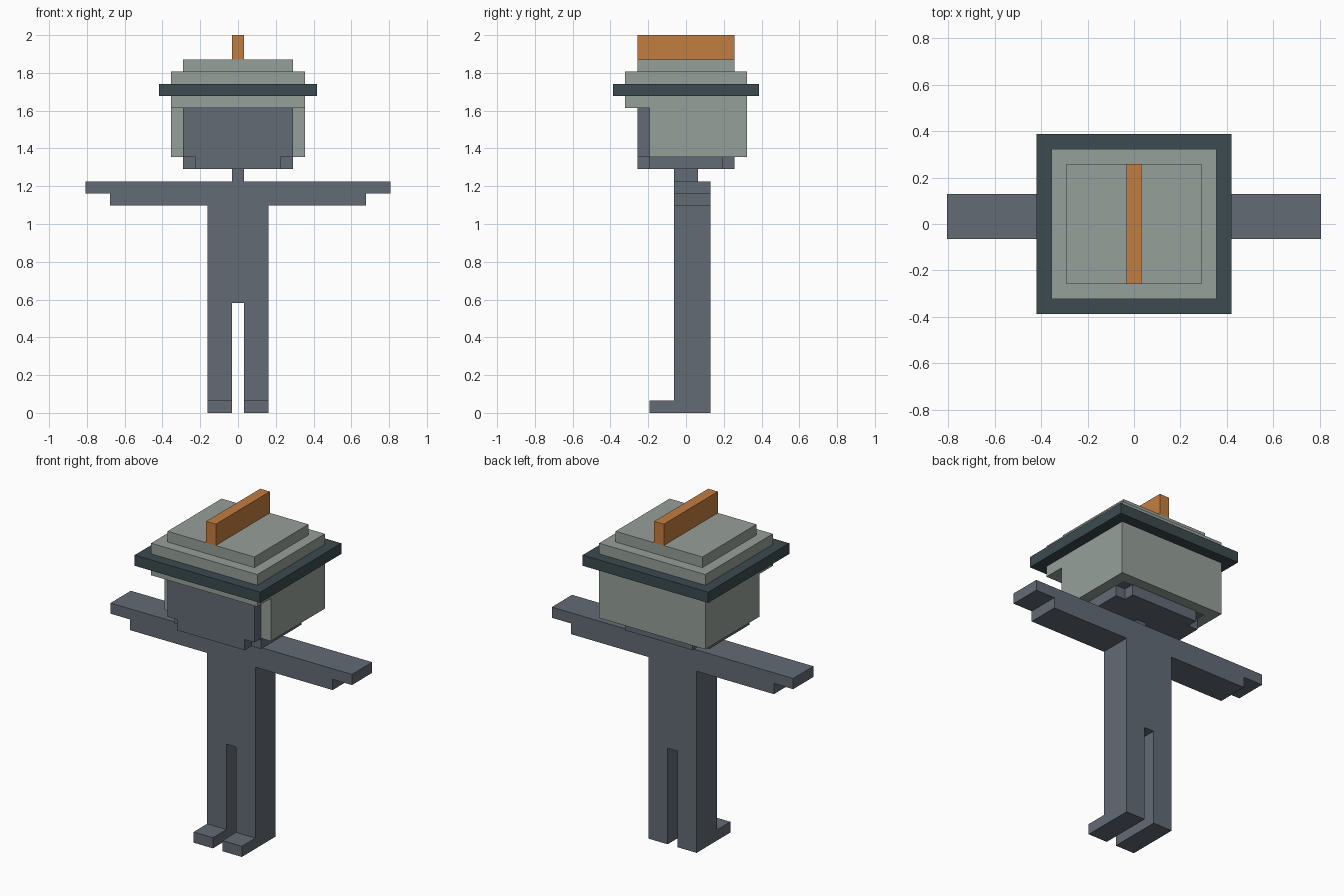
import bpy
import bmesh
from mathutils import Vector

if "Cube" in bpy.data.objects:
    bpy.data.objects.remove(bpy.data.objects["Cube"])

U = 2 / 31  # one grid block


def material(name, rgb):
    m = bpy.data.materials.new(name)
    m.use_nodes = True
    m.diffuse_color = (*rgb, 1)
    m.node_tree.nodes["Principled BSDF"].inputs["Base Color"].default_value = (*rgb, 1)
    return m


slate = material("slate grey", (0.125, 0.147, 0.178))
sage = material("sage grey", (0.305, 0.352, 0.328))
teal = material("dark teal", (0.045, 0.070, 0.080))
orange = material("copper orange", (0.55, 0.205, 0.053))


def extrude(name, outline, start, end, mat, axis="z"):
    """Extrude an outline, in blocks, along z (outline in xy) or y (outline in xz)."""
    bm = bmesh.new()
    if axis == "z":
        points = [Vector((a, b, start)) for a, b in outline]
        step = Vector((0, 0, end - start))
    else:
        points = [Vector((a, start, b)) for a, b in outline]
        step = Vector((0, end - start, 0))
    face = bm.faces.new([bm.verts.new(p * U) for p in points])
    out = bmesh.ops.extrude_face_region(bm, geom=[face], use_keep_orig=True)
    top = [v for v in out["geom"] if isinstance(v, bmesh.types.BMVert)]
    bmesh.ops.translate(bm, verts=top, vec=step * U)
    bmesh.ops.recalc_face_normals(bm, faces=bm.faces)
    mesh = bpy.data.meshes.new(name)
    bm.to_mesh(mesh)
    bm.free()
    mesh.materials.append(mat)
    obj = bpy.data.objects.new(name, mesh)
    bpy.context.collection.objects.link(obj)
    return obj


def rect(x0, x1, y0, y1):
    return [(x0, y0), (x1, y0), (x1, y1), (x0, y1)]


def mirrored(half):
    """Complete a half outline across x = 0."""
    return half + [(-x, y) for x, y in reversed(half)]


# Legs, torso and stepped arms share one silhouette
extrude("body", mirrored([(0.5, 9), (0.5, 0), (2.5, 0), (2.5, 17), (10.5, 17),
                          (10.5, 18), (12.5, 18), (12.5, 19)]), -1, 2, slate, "y")

# Feet
for side, x in (("left", 0.5), ("right", -2.5)):
    extrude(side + "_foot", rect(x, x + 2, -3, -1), 0, 1, slate)

# Neck, jaw with notched corners, and face block
extrude("neck", rect(-0.5, 0.5, -1, 1), 19, 20, slate)
extrude("jaw", mirrored([(3.5, -4), (3.5, -3), (4.5, -3), (4.5, 3), (3.5, 3), (3.5, 4)]),
        20, 21, slate)
extrude("face", rect(-4.5, 4.5, -4, 4), 21, 25, slate)

# Helmet wrap, open at the front
extrude("helmet_wrap", mirrored([(4.5, 4), (4.5, -3), (5.5, -3), (5.5, 5)]), 21, 25, sage)

# Stacked helmet tiers, brim and crest: half width, half depth, bottom, top
tiers = [("helmet_band", 5.5, 5, 25, 26, sage),
         ("brim", 6.5, 6, 26, 27, teal),
         ("lower_crown", 5.5, 5, 27, 28, sage),
         ("upper_crown", 4.5, 4, 28, 29, sage),
         ("crest", 0.5, 4, 29, 31, orange)]
for name, w, d, z0, z1, mat in tiers:
    extrude(name, rect(-w, w, -d, d), z0, z1, mat)
